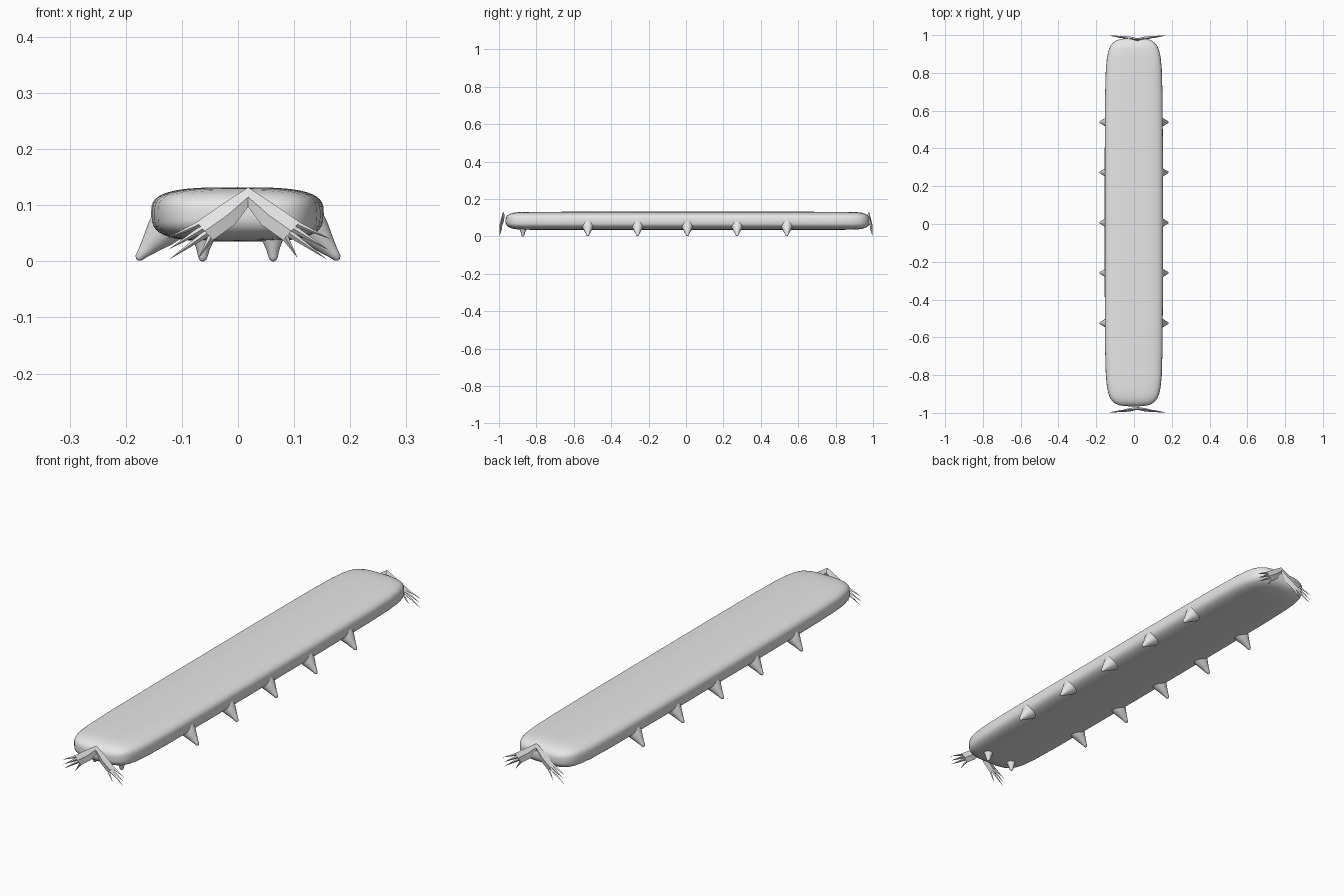
import bpy, bmesh, math
from mathutils import Vector

if "Cube" in bpy.data.objects:
    bpy.data.objects.remove(bpy.data.objects["Cube"])

grey = bpy.data.materials.new("plain grey")
grey.diffuse_color = (0.8, 0.8, 0.8, 1)
grey.use_nodes = True
grey.node_tree.nodes["Principled BSDF"].inputs["Base Color"].default_value = grey.diffuse_color


def loft(bm, rings):
    """Skin a list of equal-length point rings and close both ends."""
    loops = [[bm.verts.new(p) for p in ring] for ring in rings]
    n = len(loops[0])
    for a, b in zip(loops, loops[1:]):
        for i in range(n):
            bm.faces.new((a[i], a[(i + 1) % n], b[(i + 1) % n], b[i]))
    bm.faces.new(loops[0])
    bm.faces.new(loops[-1])


def finish(bm, name, smooth):
    bmesh.ops.recalc_face_normals(bm, faces=bm.faces)
    me = bpy.data.meshes.new(name)
    bm.to_mesh(me)
    bm.free()
    me.materials.append(grey)
    ob = bpy.data.objects.new(name, me)
    bpy.context.collection.objects.link(ob)
    bpy.ops.object.select_all(action='DESELECT')
    ob.select_set(True)
    bpy.context.view_layer.objects.active = ob
    if smooth:
        bpy.ops.object.shade_smooth_by_angle(angle=math.radians(smooth))
    return ob


# Body: long flat pill with rounded-box sections
def section(y, hw, hh, n=48, power=2 / 3.3):
    pts = []
    for i in range(n):
        a = math.tau * i / n
        c, s = math.cos(a), math.sin(a)
        x = math.copysign(abs(c) ** power, c) * hw
        z = math.copysign(abs(s) ** power, s) * hh
        pts.append((x - 0.001, y, z + 0.0835))
    return pts


# distance from the end, half width, half height
END = [(0, .03, .008), (.002, .055, .016), (.006, .078, .024), (.013, .096, .031),
       (.025, .112, .038), (.042, .125, .043), (.065, .134, .046), (.1, .142, .0475),
       (.16, .148, .048), (.3, .152, .0485), (.6, .154, .0485)]
Y0, Y1 = -0.965, 0.983
bm = bmesh.new()
loft(bm, [section(Y0 + d, w, h) for d, w, h in END] +
     [section(Y1 - d, w, h) for d, w, h in reversed(END)])
finish(bm, "body", 60)


# Blunt rounded cone along a line, used for every leg
def blunt_cone(name, base, tip, r_base, r_tip, sides=16):
    base, tip = Vector(base), Vector(tip)
    axis = tip - base
    u = Vector((0, 1, 0))
    v = axis.normalized().cross(u)
    profile = [(0, r_base), (.3, r_base * .8), (.6, r_base * .5), (.85, r_tip * 1.2),
               (.95, r_tip * .9), (1, r_tip * .35)]
    bm = bmesh.new()
    loft(bm, [[base + axis * t + (u * math.cos(a) + v * math.sin(a)) * r
               for a in (math.tau * i / sides for i in range(sides))]
              for t, r in profile])
    finish(bm, name, 60)


# Five pairs of side legs and one pair of small front legs
for side, label in ((-1, "left"), (1, "right")):
    for i in range(5):
        y = -0.525 + 0.266 * i
        blunt_cone(f"{label}_leg_{i + 1}", (side * .12, y, .07),
                   (side * .18, y, .003), .036, .008)
    blunt_cone(f"{label}_small_leg", (side * .061, -.872, .055),
               (side * .063, -.872, 0), .024, .007)


# Clawed hands: a flattened arm that splits into four pointed fingers
ARM = [((.0, .132), (.0, .097)), ((.05, .099), (.024, .065)), ((.092, .070), (.062, .038))]
TIPS = [(.146, .040), (.142, .021), (.141, .003), (.089, .005)]


def hand(name, end, side):
    def place(p, depth):
        # hands lean outward from the body end toward the finger tips
        out = .976 + .021 * min(1, math.hypot(p[0], p[1] - .115) / .15)
        return (.018 + side * p[0], end * (out + depth), p[1])

    def diamond(a, b, t):
        m = ((a[0] + b[0]) / 2, (a[1] + b[1]) / 2)
        return [place(a, 0), place(m, t), place(b, 0), place(m, -t)]

    bm = bmesh.new()
    loft(bm, [diamond(*pair, t) for pair, t in zip(ARM, (.007, .009, .006))])
    (ax, az), (bx, bz) = ARM[-1]
    for k, tip in enumerate(TIPS):
        t0, t1 = max(0, k / 4 - .03), min(1, (k + 1) / 4 + .03)
        a = (ax + (bx - ax) * t0, az + (bz - az) * t0)
        b = (ax + (bx - ax) * t1, az + (bz - az) * t1)
        near = (tip[0] - .0005, tip[1] + .0005)
        loft(bm, [diamond(a, b, .006), diamond(near, tip, .0005)])
    finish(bm, name, 30)


for end, where in ((-1, "front"), (1, "back")):
    for side, label in ((-1, "left"), (1, "right")):
        hand(f"{where}_{label}_hand", end, side)
